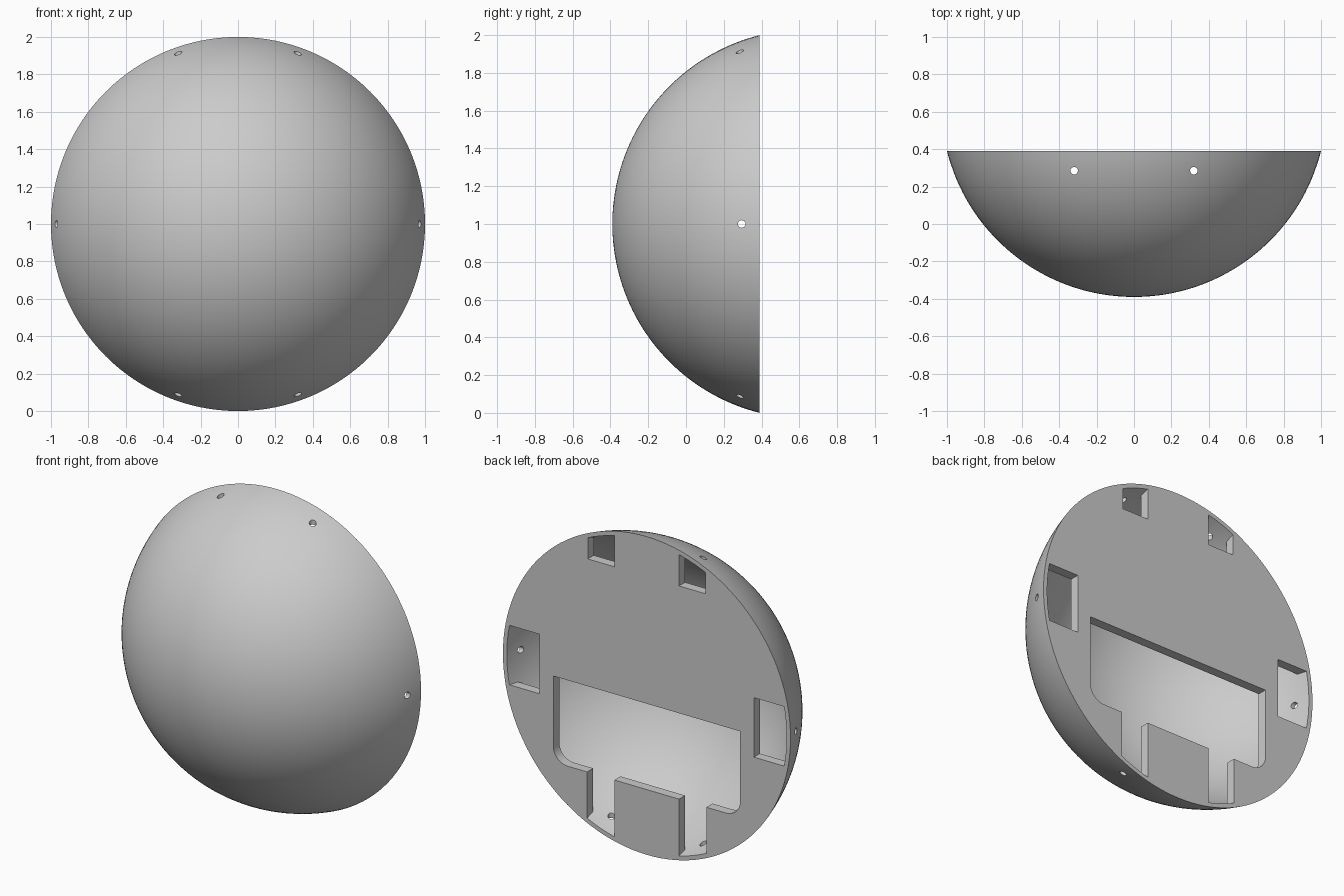
import bpy, bmesh
from math import sin, cos, pi, asin
from mathutils import Matrix, Vector

if "Cube" in bpy.data.objects:
    bpy.data.objects.remove(bpy.data.objects["Cube"], do_unlink=True)

BACK = 0.39           # y of the flat back
CENTRE_Y = 0.641      # centre of the sphere the dome is cut from
OUTER, INNER = 1.031, 1.005
PLATE = 0.06          # thickness of the back plate
SEGMENTS = 128

grey = bpy.data.materials.new("plain grey")
grey.use_nodes = True
grey.diffuse_color = (0.6, 0.6, 0.6, 1)
grey.node_tree.nodes["Principled BSDF"].inputs["Base Color"].default_value = (0.6, 0.6, 0.6, 1)


def finish(bm, name):
    bmesh.ops.recalc_face_normals(bm, faces=bm.faces)
    mesh = bpy.data.meshes.new(name)
    bm.to_mesh(mesh)
    bm.free()
    mesh.materials.append(grey)
    obj = bpy.data.objects.new(name, mesh)
    bpy.context.collection.objects.link(obj)
    return obj


def lathe(name, profile):
    """Spin (radius, y) points about the y axis through the dome's middle."""
    bm = bmesh.new()
    verts = [bm.verts.new((r, y, 1)) for r, y in profile]
    edges = [bm.edges.new(pair) for pair in zip(verts, verts[1:])]
    bmesh.ops.spin(bm, geom=verts + edges, cent=(0, 0, 1), axis=(0, 1, 0),
                   angle=2 * pi, steps=SEGMENTS)
    bmesh.ops.remove_doubles(bm, verts=bm.verts, dist=1e-5)
    return finish(bm, name)


def arc(radius, y_end, steps=40):
    """Sphere profile from the front pole to the depth y_end."""
    end = pi / 2 - asin((CENTRE_Y - y_end) / radius)
    return [(radius * sin(end * i / steps), CENTRE_Y - radius * cos(end * i / steps))
            for i in range(steps + 1)]


def prism(name, outline):
    """Cutter through the back plate from an (x, z) outline."""
    bm = bmesh.new()
    face = bm.faces.new([bm.verts.new((x, BACK - 0.2, z)) for x, z in outline])
    moved = bmesh.ops.extrude_face_region(bm, geom=[face])["geom"]
    bmesh.ops.translate(bm, vec=(0, 0.4, 0),
                        verts=[v for v in moved if isinstance(v, bmesh.types.BMVert)])
    return finish(bm, name)


def box(name, x0, x1, z0, z1):
    return prism(name, [(x0, z0), (x1, z0), (x1, z1), (x0, z1)])


def drill(name, centre, axis):
    bm = bmesh.new()
    turn = Vector((0, 0, 1)).rotation_difference(Vector(axis)).to_matrix().to_4x4()
    bmesh.ops.create_cone(bm, cap_ends=True, segments=24, radius1=0.02, radius2=0.02,
                          depth=2.4, matrix=Matrix.Translation(centre) @ turn)
    return finish(bm, name)


def cut(obj, cutters):
    bpy.context.view_layer.objects.active = obj
    for cutter in cutters:
        cutter.hide_render = True
        mod = obj.modifiers.new("cut", 'BOOLEAN')
        mod.operation, mod.solver, mod.object = 'DIFFERENCE', 'EXACT', cutter
        bpy.ops.object.modifier_apply(modifier=mod.name)
        bpy.data.objects.remove(cutter, do_unlink=True)


# Hollow dome shell with through-drilled fixing holes
shell = lathe("dome_shell", arc(OUTER, BACK) + arc(INNER, BACK)[::-1])
cut(shell, [drill("side_drill", (0, 0.295, 1), (1, 0, 0))] +
    [drill("upright_drill", (s * 0.32, 0.285, 1), (0, 0, 1)) for s in (-1, 1)])

# Back plate fitted inside the shell
rim_r, inner_r = arc(INNER, BACK)[-1][0], arc(INNER, BACK - PLATE)[-1][0]
plate = lathe("back_plate", [(0, BACK), (rim_r, BACK), (inner_r, BACK - PLATE), (0, BACK - PLATE)])

# Large opening: rounded lower corners and two legs running down to the rim
corner = [(0.55 + 0.1 * cos(a), 0.51 - 0.1 * sin(a))
          for a in (pi / 2 * i / 10 for i in range(11))]
half = [(0.65, 0.95)] + corner + [(0.415, 0.41), (0.415, -0.1), (0.225, -0.1), (0.225, 0.41)]
cutters = [prism("main_opening", half + [(-x, z) for x, z in reversed(half)])]

# Side and top access openings
for s in (-1, 1):
    cutters.append(box("side_opening", s * 0.745, s * 1.1, 0.813, 1.187))
    cutters.append(box("top_opening", s * 0.225, s * 0.41, 1.75, 2.1))
cut(plate, cutters)

# Smooth dome, crisp edges
bpy.ops.object.select_all(action='DESELECT')
for obj in (shell, plate):
    obj.select_set(True)
bpy.context.view_layer.objects.active = shell
bpy.ops.object.shade_smooth_by_angle(angle=pi / 6)
